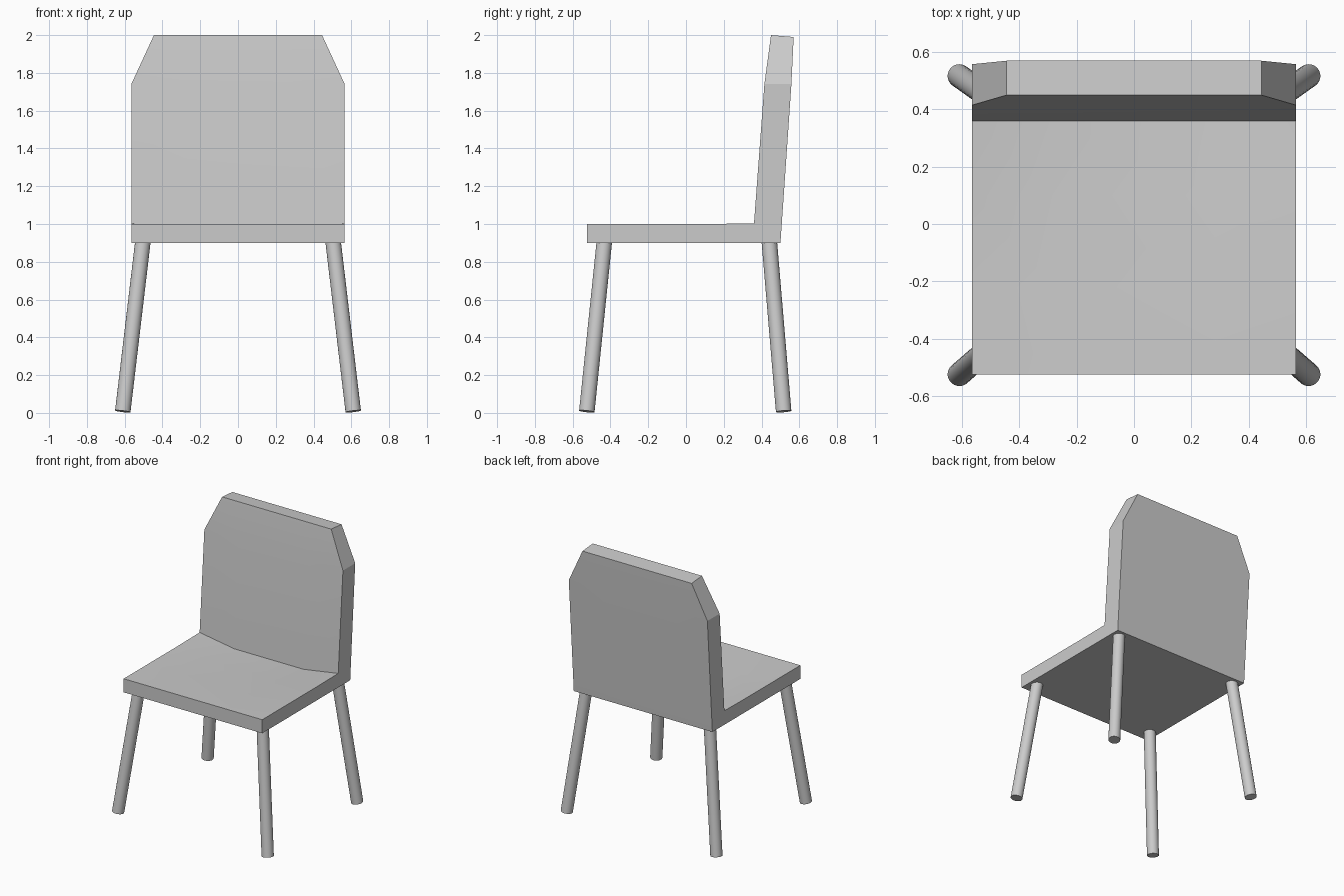
import bpy, bmesh, math
from mathutils import Vector

if "Cube" in bpy.data.objects:
    bpy.data.objects.remove(bpy.data.objects["Cube"])

W = 0.565  # half width of the seat


def add_object(bm, name):
    bmesh.ops.recalc_face_normals(bm, faces=bm.faces)
    mesh = bpy.data.meshes.new(name)
    bm.to_mesh(mesh)
    bm.free()
    obj = bpy.data.objects.new(name, mesh)
    bpy.context.collection.objects.link(obj)
    bpy.ops.object.select_all(action='DESELECT')
    bpy.context.view_layer.objects.active = obj
    obj.select_set(True)
    bpy.ops.object.shade_smooth_by_angle(angle=math.radians(20))
    return obj


# Seat and back: one L-shaped side profile (y, z, half width, dip of the middle)
profile = [
    (-0.525, 0.90, W, 0), (0.50, 0.90, W, 0),
    (0.558, 1.74, W, 0), (0.57, 1.99, 0.445, 0),
    (0.45, 2.00, 0.445, 0), (0.415, 1.74, W, 0),
    (0.36, 1.003, W, 0.045), (0.10, 1.0, W, 0.03),
    (-0.22, 1.0, W, 0.01), (-0.525, 1.0, W, 0),
]
columns = [-1, -0.5, 0.5, 1]
bm = bmesh.new()
rings = []
for c in columns:
    rings.append([bm.verts.new((c * w, y, z - (dip if abs(c) < 1 else 0)))
                  for y, z, w, dip in profile])
n = len(profile)
for a, b in zip(rings, rings[1:]):
    for i in range(n):
        j = (i + 1) % n
        bm.faces.new((a[i], a[j], b[j], b[i]))
# Side faces: seat edge, back edge and cut corner
for ring in (rings[0], rings[-1]):
    for ids in ((0, 1, 6, 7, 8, 9), (1, 2, 5, 6), (2, 3, 4, 5)):
        bm.faces.new([ring[i] for i in ids])
add_object(bm, "seat_and_back")


# Splayed round legs
def leg(name, top, foot, radius=0.041):
    top, foot = Vector(top), Vector(foot)
    axis = top - foot
    bm = bmesh.new()
    bmesh.ops.create_cone(bm, cap_ends=True, segments=32, radius1=radius,
                          radius2=radius, depth=axis.length)
    rot = axis.to_track_quat('Z', 'Y')
    for v in bm.verts:
        v.co = rot @ v.co + (top + foot) / 2
    add_object(bm, name)


for side, s in (("left", -1), ("right", 1)):
    leg(f"front_{side}_leg", (s * 0.502, -0.431, 0.92), (s * 0.61, -0.525, 0.008))
    leg(f"back_{side}_leg", (s * 0.502, 0.44, 0.92), (s * 0.61, 0.517, 0.008))
